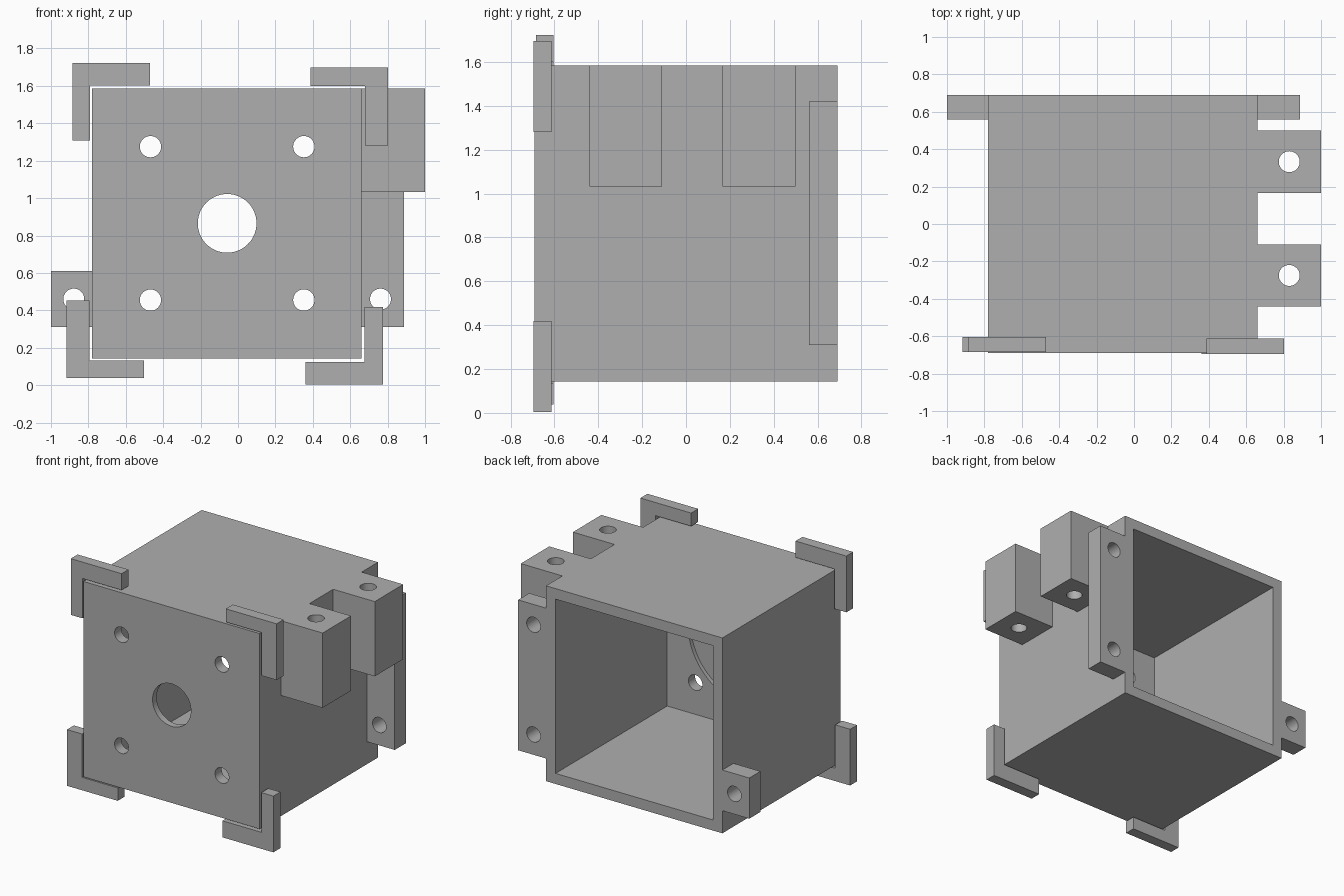
import bpy
import math

if "Cube" in bpy.data.objects:
    bpy.data.objects.remove(bpy.data.objects["Cube"], do_unlink=True)

GREY = (0.43, 0.43, 0.43, 1.0)
grey = bpy.data.materials.new("plain_grey")
grey.use_nodes = True
grey.diffuse_color = GREY
grey.node_tree.nodes["Principled BSDF"].inputs["Base Color"].default_value = GREY


def box(name, x, y, z):
    """Box from (low, high) ranges along each axis."""
    bpy.ops.mesh.primitive_cube_add(size=1, location=[sum(r) / 2 for r in (x, y, z)])
    ob = bpy.context.object
    ob.name = name
    ob.scale = [r[1] - r[0] for r in (x, y, z)]
    bpy.ops.object.transform_apply(location=False, rotation=False, scale=True)
    ob.data.materials.append(grey)
    return ob


def cylinder(centre, radius, depth, axis, sides=40):
    rotation = (math.pi / 2, 0, 0) if axis == "y" else (0, 0, 0)
    bpy.ops.mesh.primitive_cylinder_add(vertices=sides, radius=radius, depth=depth,
                                        location=centre, rotation=rotation)
    bpy.context.object.data.materials.append(grey)
    return bpy.context.object


def combine(ob, tool, operation):
    mod = ob.modifiers.new("cut", "BOOLEAN")
    mod.operation = operation
    mod.solver = "EXACT"
    mod.object = tool
    bpy.context.view_layer.objects.active = ob
    bpy.ops.object.modifier_apply(modifier=mod.name)
    bpy.data.objects.remove(tool, do_unlink=True)


def finish(ob):
    bpy.ops.object.select_all(action="DESELECT")
    ob.select_set(True)
    bpy.context.view_layer.objects.active = ob
    bpy.ops.object.shade_smooth_by_angle(angle=math.radians(30))


# Housing: box open at the back
LEFT, RIGHT, FRONT, BACK, LOW, HIGH = -0.78, 0.66, -0.69, 0.69, 0.143, 1.585
WALL = 0.078
housing = box("housing", (LEFT, RIGHT), (FRONT, BACK), (LOW, HIGH))
combine(housing, box("cavity", (LEFT + WALL, RIGHT - WALL), (FRONT + WALL, BACK + 0.2),
                     (LOW + WALL, HIGH - WALL)), "DIFFERENCE")

# Round recess inside the front wall, shaft hole and four screw holes
CX, CZ = -0.058, 0.865
combine(housing, cylinder((CX, FRONT + WALL + 0.06, CZ), 0.47, 0.18, "y", 72), "DIFFERENCE")
combine(housing, cylinder((CX, FRONT, CZ), 0.157, 0.5, "y", 56), "DIFFERENCE")
for sx in (-1, 1):
    for sz in (-1, 1):
        combine(housing, cylinder((CX + sx * 0.41, FRONT, CZ + sz * 0.41), 0.057, 0.5, "y"),
                "DIFFERENCE")
finish(housing)

# Side lugs with vertical holes
for name, y in (("front_side_lug", -0.275), ("rear_side_lug", 0.333)):
    lug = box(name, (RIGHT, 1.0), (y - 0.166, y + 0.166), (1.033, HIGH))
    combine(lug, cylinder((0.83, y, 1.3), 0.056, 1, "z"), "DIFFERENCE")
    finish(lug)

# Rear flanges with screw holes
for name, x, top, hole_x, hole_heights in (
        ("long_rear_flange", (RIGHT, 0.888), 1.42, 0.762, (0.46, 1.27)),
        ("short_rear_flange", (-1.0, LEFT), 0.61, -0.878, (0.46,))):
    flange = box(name, x, (0.56, BACK), (0.31, top))
    for z in hole_heights:
        combine(flange, cylinder((hole_x, 0.62, z), 0.056, 0.5, "y"), "DIFFERENCE")
    finish(flange)


# L-shaped corner guards around the front: outer corner, directions, arm widths
def corner_guard(name, x, z, dx, dz, upright, level, y):
    def span(start, direction, size):
        return sorted((start, start + direction * size))
    guard = box(name, span(x, dx, upright), y, span(z, dz, 0.415))
    combine(guard, box("arm", span(x, dx, 0.415), y, span(z, dz, level)), "UNION")
    finish(guard)


corner_guard("upper_right_guard", -0.886, 1.723, 1, -1, 0.096, 0.121, (-0.685, -0.605))
corner_guard("upper_left_guard", 0.802, 1.697, -1, -1, 0.122, 0.097, (-0.695, -0.613))
corner_guard("lower_right_guard", -0.917, 0.038, 1, 1, 0.122, 0.095, (-0.685, -0.605))
corner_guard("lower_left_guard", 0.775, 0.003, -1, 1, 0.098, 0.122, (-0.695, -0.613))
